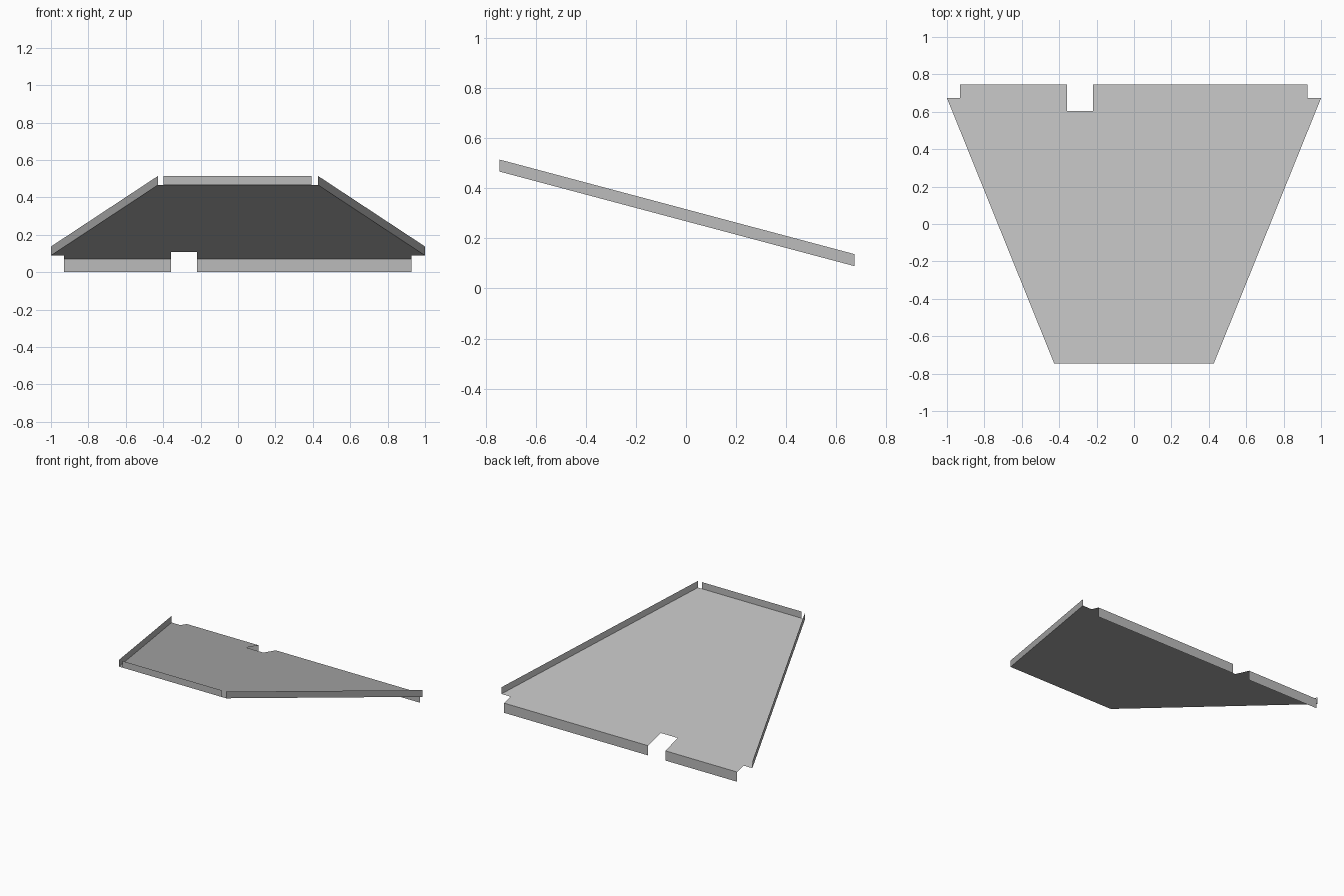
import bpy

# Remove the default cube
cube = bpy.data.objects.get("Cube")
if cube:
    bpy.data.objects.remove(cube, do_unlink=True)

grey = bpy.data.materials.new("sheet grey")
grey.use_nodes = True
colour = (0.5, 0.5, 0.5, 1)
grey.diffuse_color = colour
grey.node_tree.nodes["Principled BSDF"].inputs["Base Color"].default_value = colour

FRONT, BACK, SHOULDER = -0.745, 0.745, 0.673
LIP = 0.048          # height of the upturned lips
DROP = 0.07          # depth of the downturned back lip


def slope(y):
    """Height of the sloping panel at depth y."""
    return DROP + (BACK - y) * 0.2664


def sheet(name, points):
    mesh = bpy.data.meshes.new(name)
    mesh.from_pydata(points, [], [range(len(points))])
    mesh.materials.append(grey)
    obj = bpy.data.objects.new(name, mesh)
    bpy.context.collection.objects.link(obj)
    return obj


def lip(name, start, end, height):
    """Vertical strip folded from the panel between two plan points."""
    base = [(x, y, slope(y)) for x, y in (start, end)]
    edge = [(x, y, z + height) for x, y, z in reversed(base)]
    return sheet(name, base + edge)


# Sloping panel with clipped back corners and a slot in the back edge
outline = [(-0.427, FRONT), (0.427, FRONT), (1, SHOULDER), (0.927, SHOULDER),
           (0.927, BACK), (-0.22, BACK), (-0.22, 0.603), (-0.357, 0.603),
           (-0.357, BACK), (-0.93, BACK), (-0.93, SHOULDER), (-1, SHOULDER)]
sheet("sloping_panel", [(x, y, slope(y)) for x, y in outline])

# Upturned lips along the front and both sides
lip("front_lip", (-0.397, FRONT), (0.393, FRONT), LIP)
lip("left_lip", (0.427, FRONT), (1, SHOULDER), LIP)
lip("right_lip", (-1, SHOULDER), (-0.427, FRONT), LIP)

# Downturned back lip, split by the slot
lip("back_lip_left", (0.927, BACK), (-0.22, BACK), -DROP)
lip("back_lip_right", (-0.357, BACK), (-0.93, BACK), -DROP)
